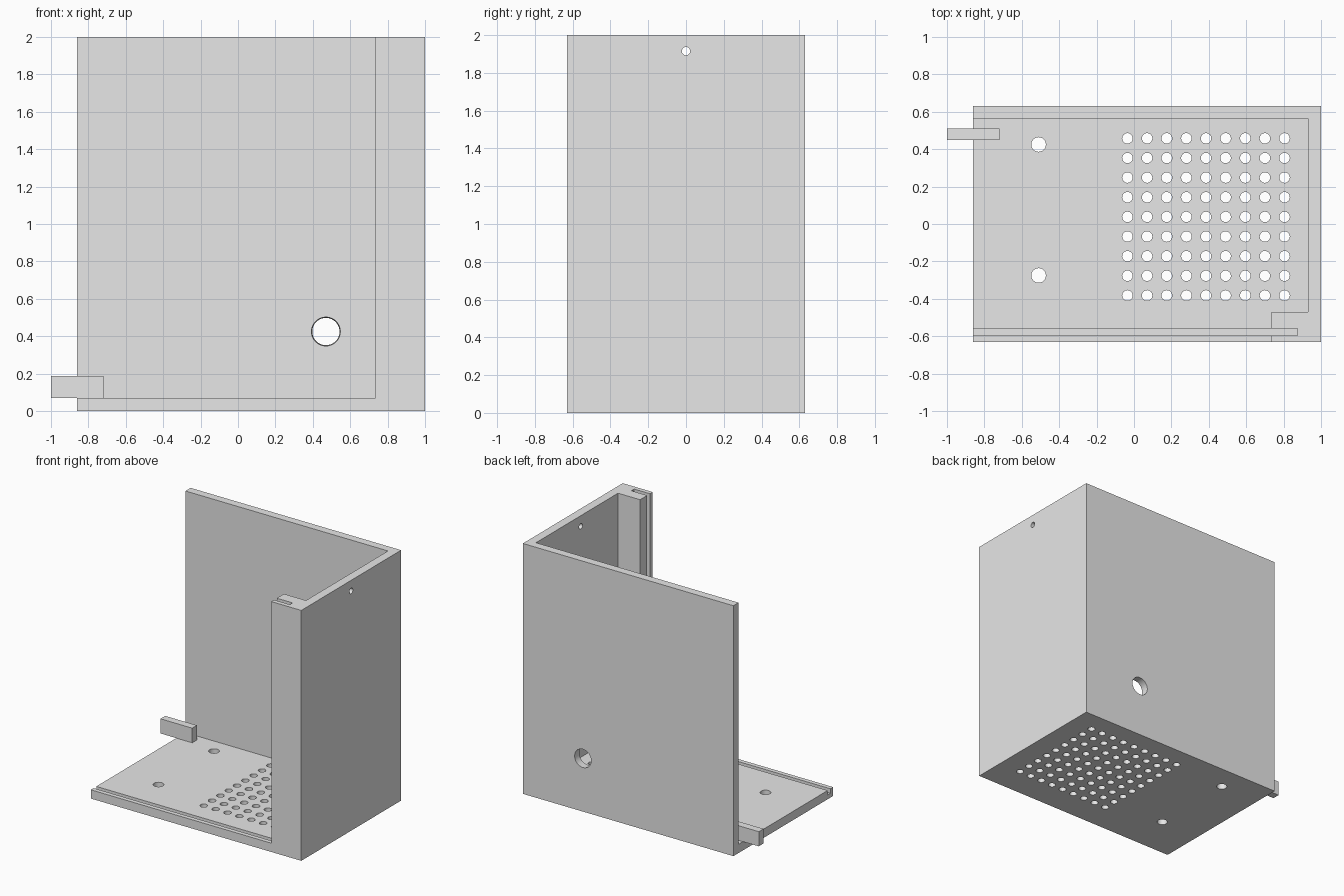
import bpy, bmesh, math
from mathutils import Matrix, Vector

default = bpy.data.objects.get("Cube")
if default:
    bpy.data.objects.remove(default, do_unlink=True)

grey = bpy.data.materials.new("plain grey")
grey.use_nodes = True
COLOUR = (0.8, 0.8, 0.8, 1)
grey.diffuse_color = COLOUR
grey.node_tree.nodes["Principled BSDF"].inputs["Base Color"].default_value = COLOUR


def make_object(name, bm):
    bmesh.ops.recalc_face_normals(bm, faces=bm.faces)
    mesh = bpy.data.meshes.new(name)
    bm.to_mesh(mesh)
    bm.free()
    mesh.materials.append(grey)
    ob = bpy.data.objects.new(name, mesh)
    bpy.context.scene.collection.objects.link(ob)
    return ob


def prism(name, outline, z0, z1):
    """Extrude an xy outline from z0 to z1."""
    bm = bmesh.new()
    face = bm.faces.new([bm.verts.new((x, y, z0)) for x, y in outline])
    out = bmesh.ops.extrude_face_region(bm, geom=[face])
    top = [v for v in out["geom"] if isinstance(v, bmesh.types.BMVert)]
    bmesh.ops.translate(bm, verts=top, vec=(0, 0, z1 - z0))
    return make_object(name, bm)


def block(name, x0, x1, y0, y1, z0, z1):
    return prism(name, [(x0, y0), (x1, y0), (x1, y1), (x0, y1)], z0, z1)


def drills(name, holes, axis, depth, segments=24):
    """Cylinders or cones (centre, start radius, end radius) along one axis."""
    bm = bmesh.new()
    turn = Vector((0, 0, 1)).rotation_difference(Vector(axis)).to_matrix().to_4x4()
    for centre, r1, r2 in holes:
        bmesh.ops.create_cone(bm, cap_ends=True, segments=segments, radius1=r1,
                              radius2=r2, depth=depth,
                              matrix=Matrix.Translation(centre) @ turn)
    return make_object(name, bm)


def cut(target, cutter):
    cutter.hide_render = True
    mod = target.modifiers.new("cut", "BOOLEAN")
    mod.operation = "DIFFERENCE"
    mod.solver = "EXACT"
    mod.object = cutter
    bpy.context.view_layer.objects.active = target
    bpy.ops.object.modifier_apply(modifier=mod.name)
    bpy.data.objects.remove(cutter, do_unlink=True)


# Housing: floor, back wall, side wall and front corner post in one piece
LEFT, HALF_Y, FLOOR = -0.86, 0.63, 0.07
housing = block("housing", LEFT, 1, -HALF_Y, HALF_Y, 0, 2)
cut(housing, prism("room_cutter", [
    (-1.2, -0.8), (0.735, -0.8), (0.735, -0.47),
    (0.93, -0.47), (0.93, 0.565), (-1.2, 0.565)], FLOOR, 2.2))

# Slot for a sliding front panel, along the floor and up the post
cut(housing, block("slot_cutter", -1.2, 0.875, -0.595, -0.56, 0.035, 2.2))

# Floor: vent grid and two mounting holes
floor_holes = [((-0.035 + 0.105 * i, -0.382 + 0.105 * j, 0.03), 0.028, 0.028)
               for i in range(9) for j in range(9)]
floor_holes += [((-0.51, y, 0.03), 0.039, 0.039) for y in (-0.275, 0.425)]
cut(housing, drills("floor_hole_cutter", floor_holes, (0, 0, 1), 0.2))

# Cable hole in the back wall, slightly wider inside
cut(housing, drills("cable_hole_cutter", [((0.47, 0.6, 0.425), 0.071, 0.079)],
                    (0, -1, 0), 0.12, 40))

# Small hole near the top of the side wall
cut(housing, drills("side_hole_cutter", [((0.97, 0, 1.915), 0.022, 0.022)],
                    (1, 0, 0), 0.2))

# Latch tab resting on the floor and reaching past the open side
tab = block("latch_tab", -1, -0.72, 0.45, 0.51, FLOOR, 0.187)

# Smooth hole walls, crisp edges
bpy.ops.object.select_all(action="DESELECT")
housing.select_set(True)
bpy.context.view_layer.objects.active = housing
bpy.ops.object.shade_smooth_by_angle(angle=math.radians(30))
